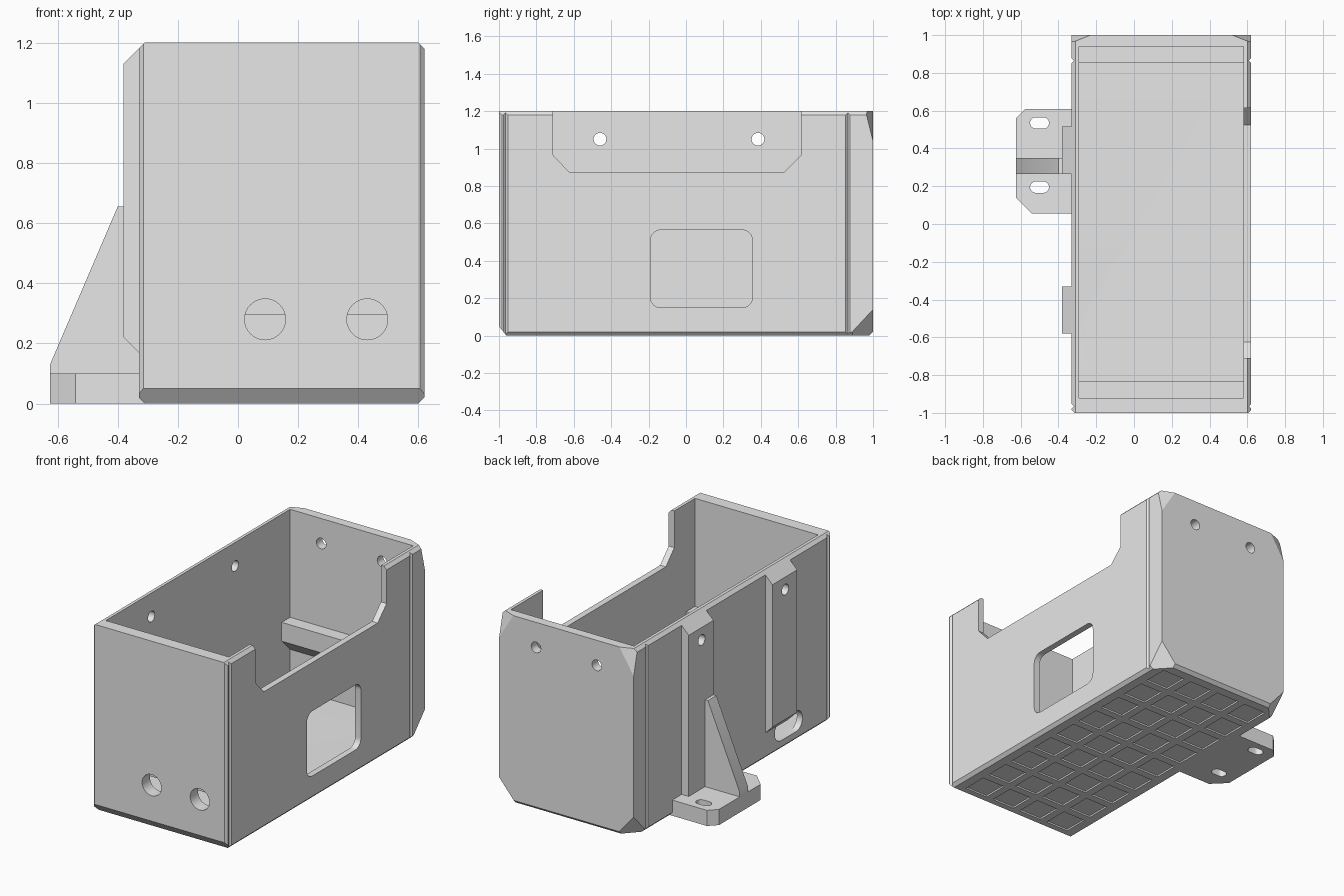
import bpy, bmesh, math
from mathutils import Vector

if "Cube" in bpy.data.objects:
    bpy.data.objects.remove(bpy.data.objects["Cube"])

grey = bpy.data.materials.new("plain_grey")
grey.diffuse_color = (0.8, 0.8, 0.8, 1)
grey.use_nodes = True
grey.node_tree.nodes["Principled BSDF"].inputs["Base Color"].default_value = grey.diffuse_color


def finish(bm, name):
    bmesh.ops.recalc_face_normals(bm, faces=bm.faces)
    me = bpy.data.meshes.new(name)
    bm.to_mesh(me)
    bm.free()
    ob = bpy.data.objects.new(name, me)
    bpy.context.collection.objects.link(ob)
    me.materials.append(grey)
    return ob


def add_prism(bm, pts, axis, lo, hi):
    """Extrude a 2D outline along an axis."""
    place = {'x': lambda u, v, d: (d, u, v),
             'y': lambda u, v, d: (u, d, v),
             'z': lambda u, v, d: (u, v, d)}[axis]
    a = [bm.verts.new(place(u, v, lo)) for u, v in pts]
    b = [bm.verts.new(place(u, v, hi)) for u, v in pts]
    n = len(pts)
    bm.faces.new(a)
    bm.faces.new(b[::-1])
    for i in range(n):
        j = (i + 1) % n
        bm.faces.new((a[i], a[j], b[j], b[i]))


def prisms(name, *parts):
    bm = bmesh.new()
    for p in parts:
        add_prism(bm, *p)
    return finish(bm, name)


def rect(u0, u1, v0, v1):
    return [(u0, v0), (u1, v0), (u1, v1), (u0, v1)]


def rounded(cu, cv, w, h, r, n=8):
    """Rounded rectangle; also gives pills and circles."""
    pts = []
    for k, (su, sv) in enumerate([(1, 1), (-1, 1), (-1, -1), (1, -1)]):
        for i in range(n + 1):
            t = (k + i / n) * math.pi / 2
            p = (cu + su * (w / 2 - r) + r * math.cos(t),
                 cv + sv * (h / 2 - r) + r * math.sin(t))
            if not pts or math.dist(p, pts[-1]) > 1e-5:
                pts.append(p)
    if math.dist(pts[0], pts[-1]) < 1e-5:
        pts.pop()
    return pts


def circle(u, v, r):
    return rounded(u, v, 2 * r, 2 * r, r)


def carve(ob, cutters):
    for c in cutters:
        m = ob.modifiers.new("cut", 'BOOLEAN')
        m.operation, m.solver, m.object = 'DIFFERENCE', 'EXACT', c
        bpy.context.view_layer.objects.active = ob
        bpy.ops.object.modifier_apply(modifier=m.name)


# Outer block of the box, trimmed by chamfer planes
X0, X1, H = -0.33, 0.62, 1.2
bm = bmesh.new()
add_prism(bm, rect(X0, X1, -1, 1), 'z', 0, H)
planes = [((0, -1, 0.05), (0, -0.05, -0.04)), ((0, 1, 0.02), (0, 1, -1))]
for x, s in ((X0, -1), (X1, 1)):
    planes += [((x, 0, 0.02), (s, 0, -1)), ((x, 0, H - 0.02), (s, 0, 1)),
               ((x, -0.985, 0), (s, -1, 0)),
               ((x, 0.87, 0), (s / 0.12, 1 / 0.13, -1 / 0.14)),
               ((x, 0.96, H), (s / 0.1, 1 / 0.04, 1 / 0.16))]
for co, no in planes:
    res = bmesh.ops.bisect_plane(bm, geom=bm.verts[:] + bm.edges[:] + bm.faces[:],
                                 plane_co=Vector(co), plane_no=Vector(no).normalized(),
                                 clear_outer=True)
    rim = [e for e in res['geom_cut'] if isinstance(e, bmesh.types.BMEdge)]
    bmesh.ops.edgeloop_fill(bm, edges=rim)
box = finish(bm, "box_shell")

# Cutters
cavity = prisms("cavity_cutter", (rect(-0.29, 0.58, -0.92, 0.94), 'z', 0.06, 1.4))
side_opening = prisms("side_opening_cutter", (
    [(-0.71, 1.4), (-0.71, 0.965), (-0.625, 0.875), (0.525, 0.875),
     (0.615, 0.965), (0.615, 1.4)], 'x', 0.5, 0.8))
window = prisms("window_cutter",
                (rounded(0.0825, 0.3575, 0.545, 0.415, 0.055), 'x', 0.5, 0.8))
front_holes = prisms("front_hole_cutter",
                     *[(circle(x, 0.28, 0.068), 'y', -1.2, -0.88) for x in (0.09, 0.43)])
back_holes = prisms("back_hole_cutter",
                    *[(circle(x, 1.04, 0.034), 'y', 0.9, 1.2) for x in (-0.07, 0.36)])
left_holes = prisms("left_hole_cutter",
                    *[(circle(y, 1.05, 0.034), 'x', -0.5, -0.25) for y in (-0.46, 0.385)])
cable_slot = prisms("cable_slot_cutter",
                    (rounded(-0.565, 0.125, 0.28, 0.13, 0.065), 'x', -0.5, -0.25))
g = 0.012
grooves = prisms("groove_cutter",
                 *[([(x - g, y), (x, y - g), (x + g, y), (x, y + g)], 'z', -0.1, 1.4)
                   for x in (X0, X1) for y in (-0.965, 0.865)])
pockets = prisms("floor_pocket_cutter",
                 *[(rect(x - 0.08, x + 0.08, y - 0.08, y + 0.08), 'z', -0.05, 0.01)
                   for x in [0.145 + (i - 1.5) * 0.21 for i in range(4)]
                   for y in [(j - 4) * 0.21 for j in range(9)]])
carve(box, [cavity, side_opening, window, front_holes, back_holes,
            left_holes, cable_slot, grooves, pockets])

# Sloped ledges inside the end walls
ledges = []
for name, wall, edge in (("front_ledge", -0.93, -0.83), ("back_ledge", 0.95, 0.855)):
    ledges.append(prisms(name, ([(wall, 0.295), (edge, 0.39), (edge, 0.51), (wall, 0.51)],
                                'x', -0.3, 0.59)))

# Vertical ribs on the left wall
ribs = []
for name, y0, y1, foot in (("front_rib", -0.58, -0.33, [(-0.38, 0.22), (-0.31, 0.15)]),
                           ("back_rib", 0.265, 0.515, [(-0.38, 0.05), (-0.31, 0.05)])):
    rib = prisms(name, (foot + [(-0.31, 1.2), (-0.38, 1.13)], 'y', y0, y1))
    carve(rib, [left_holes])
    ribs.append(rib)

# Mounting foot with two slots, and its brace
foot = prisms("mounting_foot", (
    [(-0.31, 0.055), (-0.54, 0.055), (-0.625, 0.14), (-0.625, 0.56),
     (-0.575, 0.61), (-0.31, 0.61)], 'z', 0, 0.1))
foot_slots = prisms("foot_slot_cutter",
                    *[(rounded(-0.5, y, 0.1, 0.06, 0.03), 'z', -0.1, 0.3)
                      for y in (0.195, 0.535)])
carve(foot, [foot_slots])
brace = prisms("foot_brace", ([(-0.31, 0.05), (-0.625, 0.05), (-0.625, 0.13),
                               (-0.4, 0.655), (-0.31, 0.655)], 'y', 0.265, 0.35))

# Remove cutters, smooth the round holes
for ob in list(bpy.data.objects):
    if ob.name.endswith("_cutter"):
        bpy.data.objects.remove(ob)
    else:
        bpy.ops.object.select_all(action='DESELECT')
        ob.select_set(True)
        bpy.context.view_layer.objects.active = ob
        bpy.ops.object.shade_smooth_by_angle(angle=math.radians(25))
